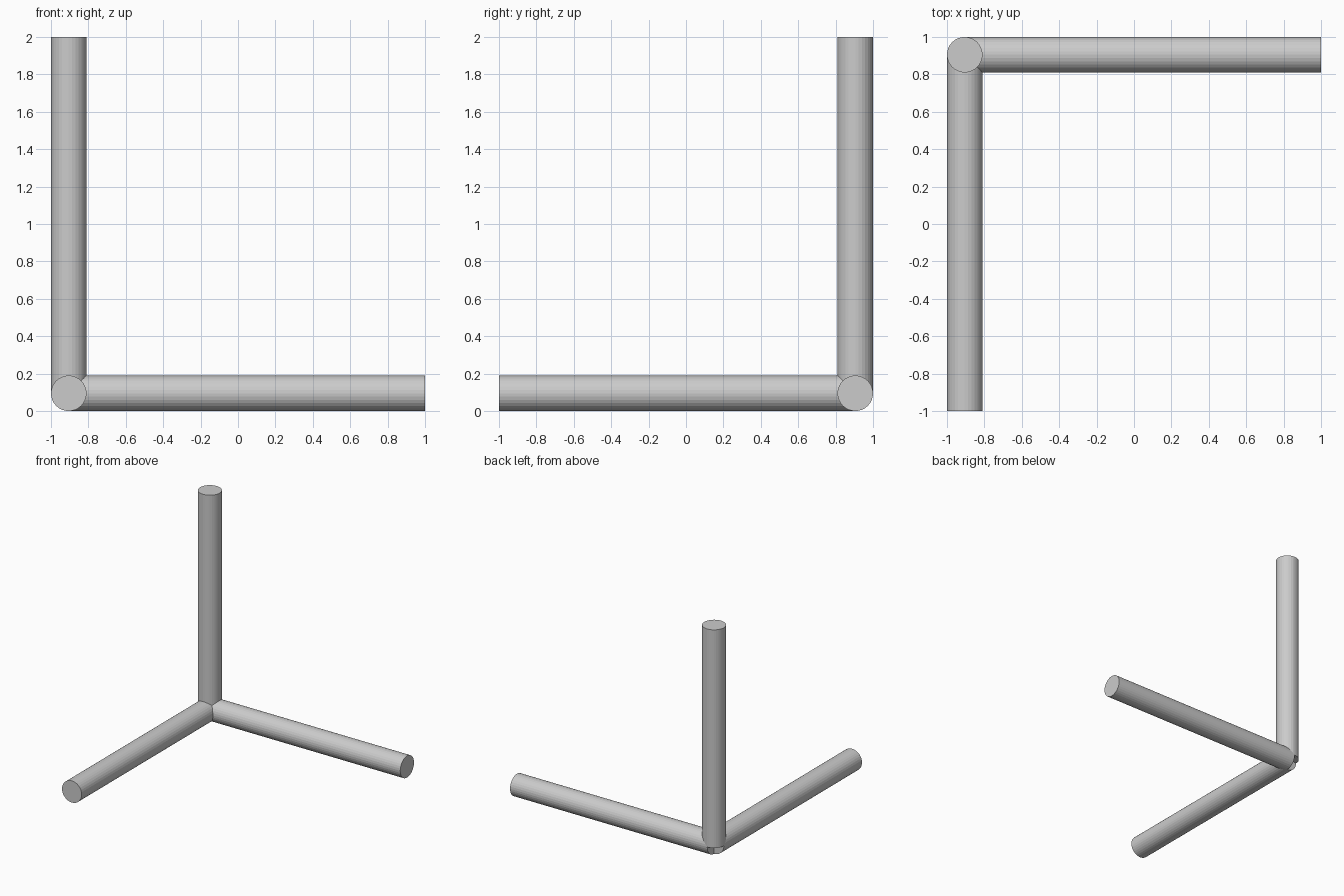
import bpy
from mathutils import Vector

if "Cube" in bpy.data.objects:
    bpy.data.objects.remove(bpy.data.objects["Cube"])

RADIUS = 0.095
SIDES = 32
CORNER = Vector((-1 + RADIUS, 1 - RADIUS, RADIUS))  # where the three axes meet
LENGTH = 2 - RADIUS


def bar(name, direction):
    """Round bar running from the corner point along the given direction."""
    d = Vector(direction)
    bpy.ops.mesh.primitive_cylinder_add(
        vertices=SIDES, radius=RADIUS, depth=LENGTH,
        location=CORNER + d * LENGTH / 2,
        rotation=d.to_track_quat('Z', 'Y').to_euler())
    bpy.context.object.name = name


# Three bars meeting at the back left bottom corner
bar("side_bar", (1, 0, 0))
bar("front_bar", (0, -1, 0))
bar("upright_bar", (0, 0, 1))
